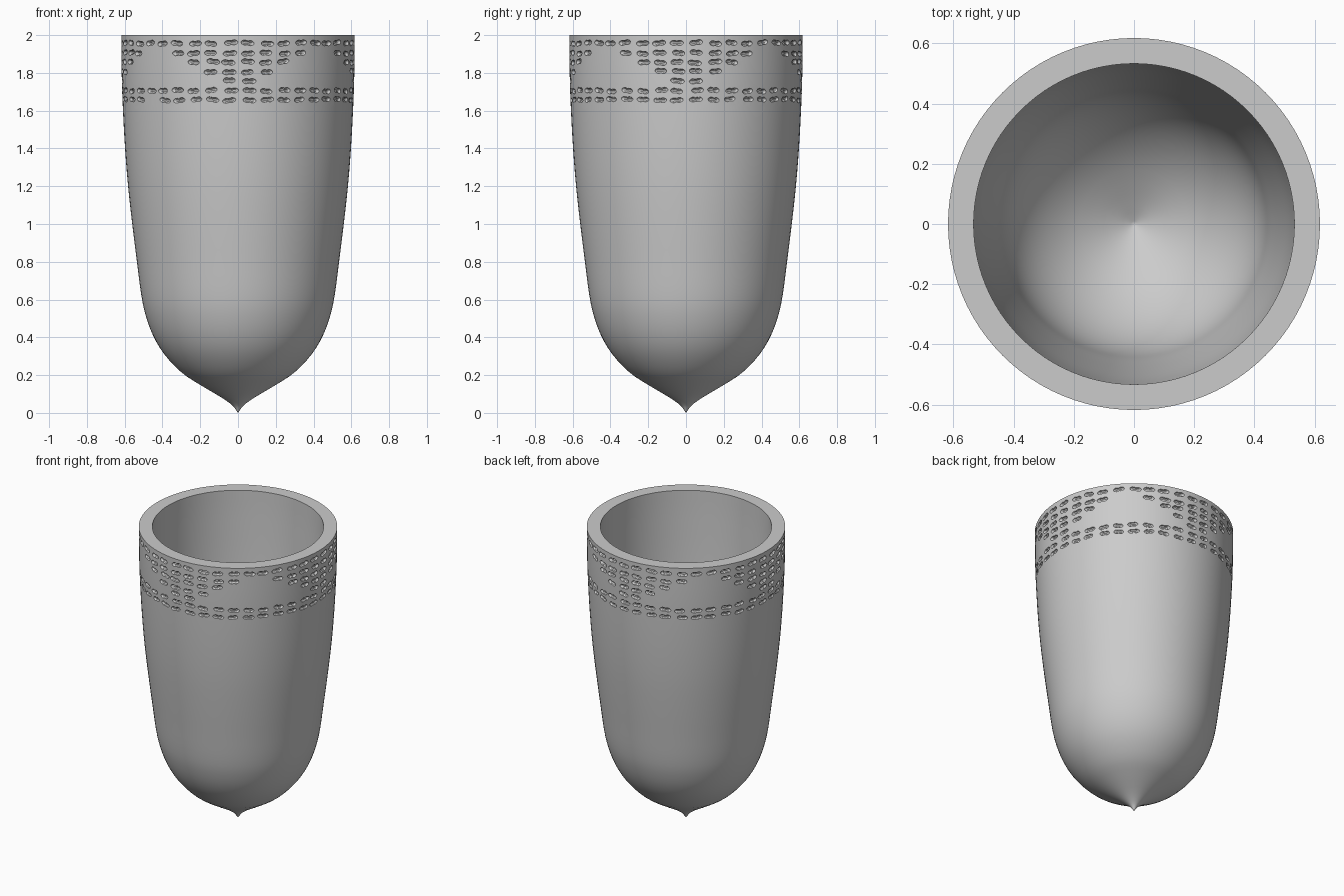
import bpy, bmesh, math, random
from mathutils import Vector, Matrix

if "Cube" in bpy.data.objects:
    bpy.data.objects.remove(bpy.data.objects["Cube"])

random.seed(4)
SEG = 96
OUTER = [(0.008, 0.012), (0.03, 0.04), (0.09, 0.083), (0.2, 0.148), (0.3, 0.215),
         (0.39, 0.31), (0.45, 0.41), (0.49, 0.52), (0.513, 0.63), (0.535, 0.8),
         (0.56, 1.0), (0.582, 1.2), (0.598, 1.4), (0.61, 1.62), (0.616, 1.8), (0.618, 2.0)]
INNER = [(0.533, 2.0), (0.53, 1.8), (0.515, 1.4), (0.478, 1.0), (0.45, 0.75), (0.43, 0.56),
         (0.39, 0.43), (0.32, 0.32), (0.22, 0.225), (0.1, 0.15), (0.01, 0.105)]


def smooth_profile(pts, n=3):
    """Catmull-Rom curve through the profile points."""
    p = [Vector(q) for q in pts]
    p = [2 * p[0] - p[1]] + p + [2 * p[-1] - p[-2]]
    out = []
    for a, b, c, d in zip(p, p[1:], p[2:], p[3:]):
        for k in range(n):
            t = k / n
            out.append(0.5 * (2 * b + (c - a) * t + (2 * a - 5 * b + 4 * c - d) * t * t
                              + (3 * b - a - 3 * c + d) * t ** 3))
    return out + [p[-2]]


def finish(bm, name):
    bmesh.ops.recalc_face_normals(bm, faces=bm.faces)
    mesh = bpy.data.meshes.new(name)
    bm.to_mesh(mesh)
    bm.free()
    obj = bpy.data.objects.new(name, mesh)
    bpy.context.collection.objects.link(obj)
    return obj


# Vessel: closed lathe from outer tip over the rim to inner bottom
bm = bmesh.new()
rings = []
for r, z in smooth_profile(OUTER) + smooth_profile(INNER):
    rings.append([bm.verts.new((r * math.cos(i * math.tau / SEG), r * math.sin(i * math.tau / SEG), z))
                  for i in range(SEG)])
for a, b in zip(rings, rings[1:]):
    for i in range(SEG):
        j = (i + 1) % SEG
        bm.faces.new((a[i], a[j], b[j], b[i]))
for ring, z in ((rings[0], 0.0), (rings[-1], 0.102)):
    tip = bm.verts.new((0, 0, z))
    for i in range(SEG):
        bm.faces.new((ring[i], ring[(i + 1) % SEG], tip))
vessel = finish(bm, "vessel")

# Impressed marks: two-lobed grains, as one cutter
bm = bmesh.new()


def add_mark(angle, z):
    half = random.uniform(0.031, 0.037)
    new = bmesh.ops.create_uvsphere(bm, u_segments=10, v_segments=12, radius=1)["verts"]
    radius = 0.614 + 0.002 * (z - 1.65) / 0.35
    place = (Matrix.Rotation(angle, 4, 'Z') @ Matrix.Translation((0, -radius, z))
             @ Matrix.Rotation(random.uniform(-0.15, 0.15), 4, 'Y'))
    for v in new:
        x, y, h = v.co.z, v.co.x, v.co.y
        waist = 1.15 - 0.4 * math.exp(-(x / 0.3) ** 2)
        v.co = place @ Vector((x * half, y * 0.015 * waist, h * 0.0145 * waist))


STEP = math.tau / 40
for quarter in range(4):
    base = quarter * math.pi / 2
    # full rings (10 marks a quarter) and hanging triangles (8, 6, 4, 2 marks)
    for z, count in ((1.958, 10), (1.905, 8), (1.857, 6), (1.807, 4), (1.757, 2), (1.706, 10), (1.658, 10)):
        for k in range(count):
            a = base + (k - (count - 1) / 2) * STEP + random.uniform(-0.015, 0.015)
            add_mark(a + 0.01, z + random.uniform(-0.004, 0.004))
cutter = finish(bm, "mark_cutter")
cutter.hide_render = True

# Press the marks into the wall
mod = vessel.modifiers.new("marks", 'BOOLEAN')
mod.operation = 'DIFFERENCE'
mod.solver = 'EXACT'
mod.object = cutter
bpy.context.view_layer.objects.active = vessel
vessel.select_set(True)
cutter.select_set(False)
bpy.ops.object.modifier_apply(modifier=mod.name)
bpy.data.objects.remove(cutter)
bpy.ops.object.shade_smooth_by_angle(angle=math.radians(30))
